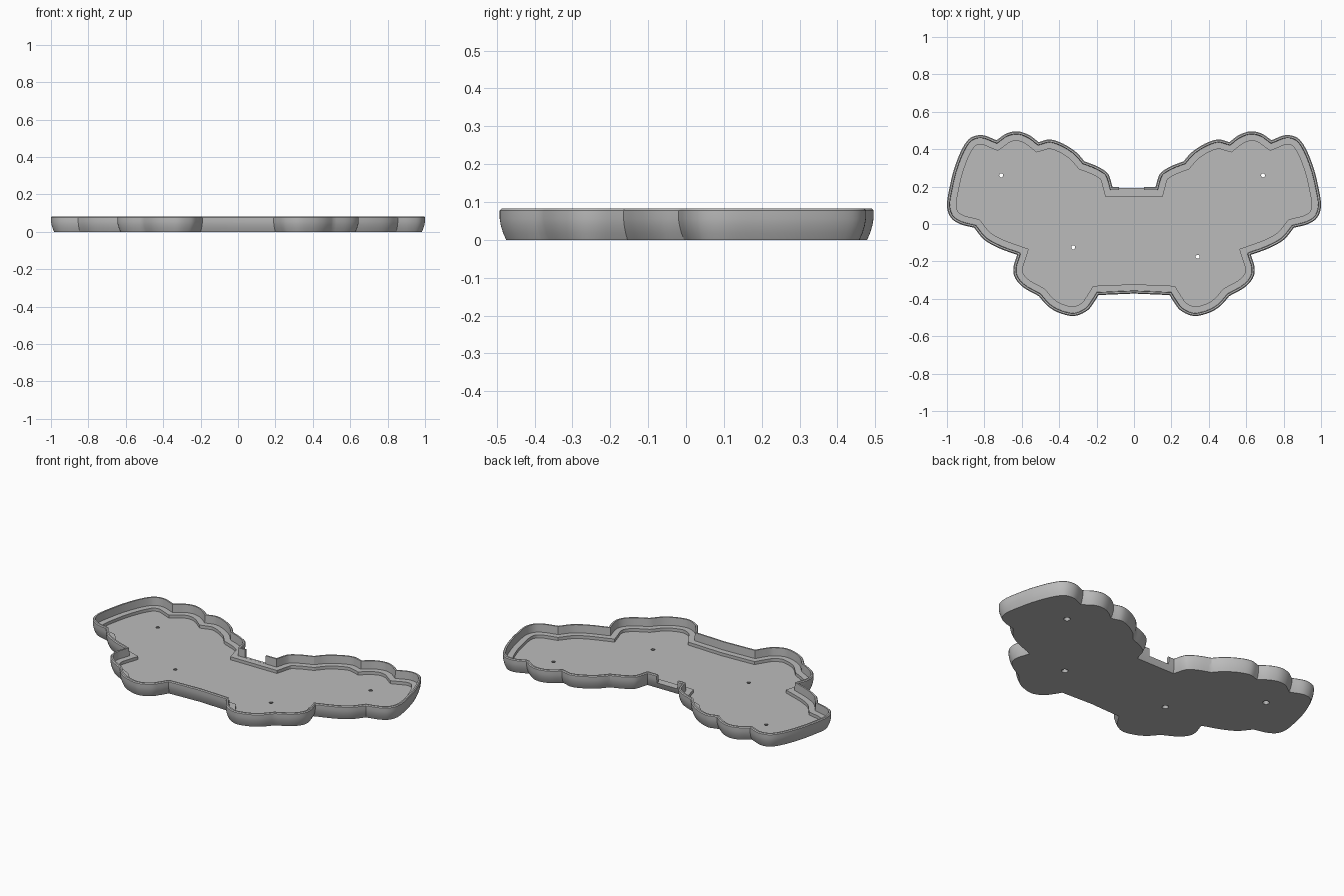
import bpy, bmesh
from mathutils import Vector

cube = bpy.data.objects.get("Cube")
if cube:
    bpy.data.objects.remove(cube, do_unlink=True)

FLOOR, LEDGE, TOP = 0.018, 0.036, 0.083

# Half outline as scalloped lobes; each lobe is a smooth run that ends in a crease
LOBES = [
    [(0, -.372), (.19, -.38)],
    [(.19, -.38), (.215, -.42), (.25, -.463), (.32, -.492), (.4, -.475), (.46, -.44), (.51, -.385)],
    [(.51, -.385), (.59, -.34), (.635, -.29), (.645, -.235), (.625, -.165)],
    [(.625, -.165), (.72, -.13), (.8, -.085), (.855, -.02)],
    [(.855, -.02), (.93, 0), (.98, .035), (1, .1), (.985, .2), (.96, .3), (.92, .4),
     (.875, .46), (.81, .475), (.735, .448)],
    [(.735, .448), (.68, .485), (.62, .495), (.56, .475), (.51, .438)],
    [(.51, .438), (.45, .452), (.38, .43), (.31, .385), (.265, .335)],
    [(.265, .335), (.2, .31), (.15, .28), (.13, .25), (.115, .197)],
    [(.115, .197), (0, .197)],
]


def smooth_run(points, steps=5):
    """Catmull-Rom samples through the points, without the last one."""
    p = [Vector(q) for q in points]
    if len(p) == 2:
        return p[:1]
    p = [2 * p[0] - p[1]] + p + [2 * p[-1] - p[-2]]
    out = []
    for a, b, c, d in zip(p, p[1:], p[2:], p[3:]):
        for i in range(steps):
            t = i / steps
            out.append((2 * b + (c - a) * t + (2 * a - 5 * b + 4 * c - d) * t ** 2
                        + (3 * b - a - 3 * c + d) * t ** 3) / 2)
    return out


def inset(loop, dist):
    """Move a counterclockwise loop inward by dist, with limited mitres."""
    out = []
    for i, p in enumerate(loop):
        e1 = (p - loop[i - 1]).normalized()
        e2 = (loop[(i + 1) % len(loop)] - p).normalized()
        n1, n2 = Vector((-e1.y, e1.x)), Vector((-e2.y, e2.x))
        out.append(p + (n1 + n2) * dist / max(1 + n1.dot(n2), 0.6))
    return out


def add_object(name, bm, material=None):
    bmesh.ops.recalc_face_normals(bm, faces=bm.faces)
    mesh = bpy.data.meshes.new(name)
    bm.to_mesh(mesh)
    bm.free()
    ob = bpy.data.objects.new(name, mesh)
    bpy.context.collection.objects.link(ob)
    if material:
        mesh.materials.append(material)
    return ob


def subtract(target, cutter):
    """Apply a boolean cut and discard the cutter."""
    cutter.hide_render = True
    bpy.context.view_layer.objects.active = target
    mod = target.modifiers.new("cut", "BOOLEAN")
    mod.operation, mod.solver, mod.object = "DIFFERENCE", "EXACT", cutter
    bpy.ops.object.modifier_apply(modifier=mod.name)
    bpy.data.objects.remove(cutter, do_unlink=True)


grey = bpy.data.materials.new("plain grey")
grey.use_nodes = True
grey.diffuse_color = (0.5, 0.5, 0.5, 1)
grey.node_tree.nodes["Principled BSDF"].inputs["Base Color"].default_value = grey.diffuse_color

# Full outline, mirrored across x = 0
half = [p for lobe in LOBES for p in smooth_run(lobe)] + [Vector(LOBES[-1][-1])]
outline = half + [Vector((-p.x, p.y)) for p in reversed(half[1:-1])]

# Tray: loft the wall section (inset, height) from the underside up and over to the floor
SECTION = [(.017, 0), (.009, .018), (.003, .038), (0, .056), (0, .078), (.005, TOP),
           (.014, TOP), (.016, LEDGE), (.05, LEDGE), (.05, FLOOR)]
bm = bmesh.new()
rings = [[bm.verts.new((p.x, p.y, z)) for p in inset(outline, d)] for d, z in SECTION]
for low, high in zip(rings, rings[1:]):
    for i in range(len(low)):
        bm.faces.new((low[i - 1], low[i], high[i], high[i - 1]))
bm.faces.new(rings[0])
bm.faces.new(rings[-1])
tray = add_object("tray", bm, grey)

# Cable opening in the back wall
bm = bmesh.new()
bmesh.ops.create_cube(bm, size=1)
bmesh.ops.scale(bm, vec=(.135, .06, .1), verts=bm.verts)
bmesh.ops.translate(bm, vec=(-.013, .2, LEDGE + .0505), verts=bm.verts)
subtract(tray, add_object("opening_cutter", bm))

# Countersunk screw holes, wider on the underside
for x, y in ((-.71, .26), (-.325, -.125), (.34, -.175), (.69, .26)):
    bm = bmesh.new()
    bmesh.ops.create_cone(bm, cap_ends=True, segments=20, radius1=.021, radius2=.008, depth=.03)
    bmesh.ops.translate(bm, vec=(x, y, .009), verts=bm.verts)
    subtract(tray, add_object("hole_cutter", bm))

# Smooth curved walls, crisp edges
bpy.ops.object.select_all(action="DESELECT")
tray.select_set(True)
bpy.context.view_layer.objects.active = tray
bpy.ops.object.shade_smooth_by_angle(angle=0.5)
